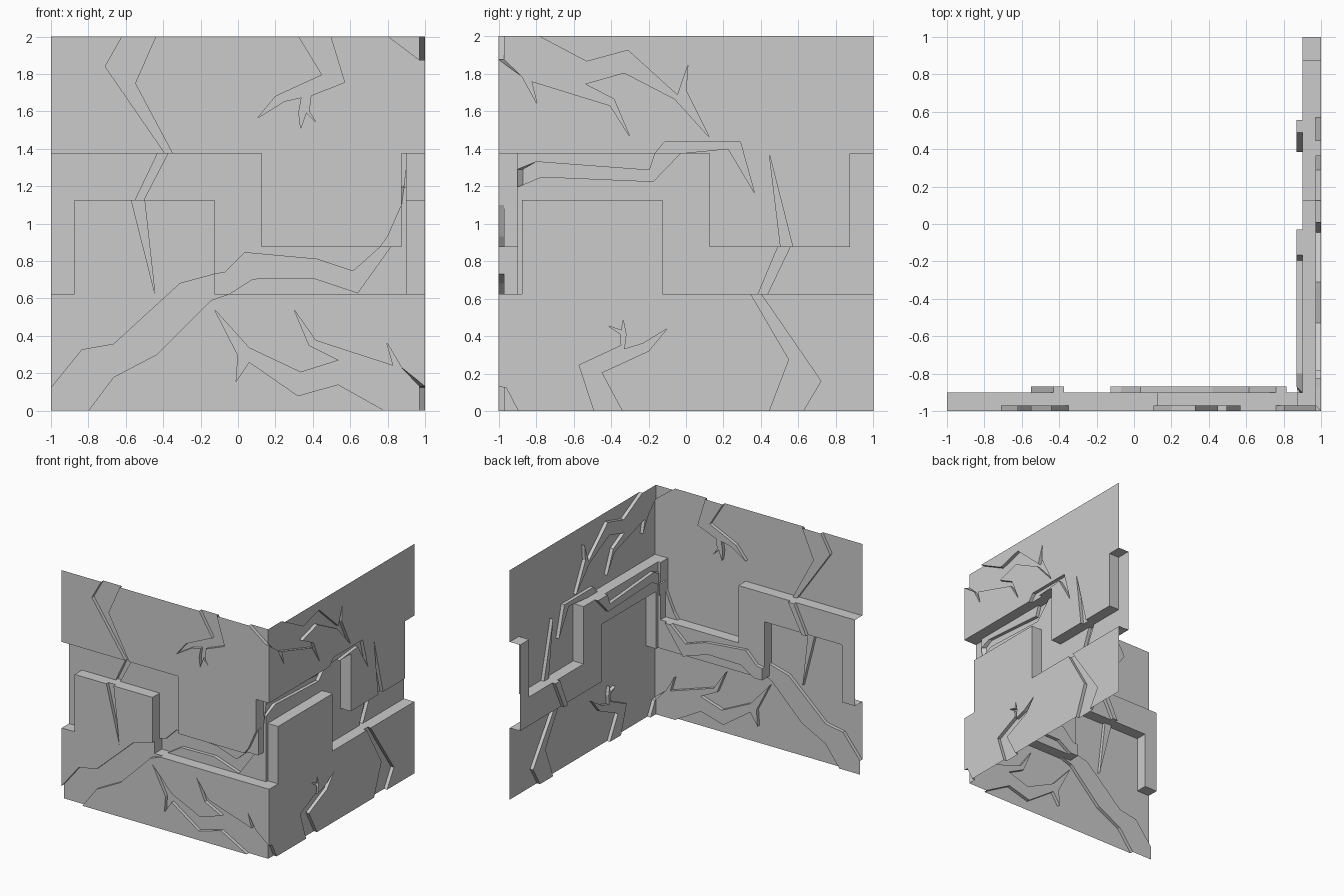
import bpy
import bmesh
from mathutils import Vector
from mathutils.geometry import delaunay_2d_cdt

if "Cube" in bpy.data.objects:
    bpy.data.objects.remove(bpy.data.objects["Cube"], do_unlink=True)

CHANNEL_DEPTH = 0.10
CRACK_DEPTH = 0.03

stone = bpy.data.materials.new("stone_grey")
stone.use_nodes = True
stone_colour = (0.6, 0.6, 0.6, 1)
stone.diffuse_color = stone_colour
stone.node_tree.nodes["Principled BSDF"].inputs["Base Color"].default_value = stone_colour

# Outlines along the wall and up it, in hundredths of a unit
upper_edge = [(-100, 137.5), (12.5, 137.5), (12.5, 87.5),
              (87.5, 87.5), (87.5, 137.5), (100, 137.5)]
lower_edge = [(-100, 62.5), (-87.5, 62.5), (-87.5, 112.5),
              (-12.5, 112.5), (-12.5, 62.5), (100, 62.5)]
upper_panel = upper_edge + [(100, 200), (-100, 200)]
lower_panel = lower_edge + [(100, 0), (-100, 0)]
whole_wall = [(-100, 0), (100, 0), (100, 200), (-100, 200)]

# Cracks of the front wall
front_top_left = [(-62, 200), (-71, 184), (-39, 137.5), (-35, 137.5), (-55, 175), (-44, 200)]
front_channel_link = [(-43, 137.5), (-55, 112.5), (-50.5, 112.5), (-37.5, 137.5)]
front_step_spike = [(-57, 112.5), (-44.5, 63), (-50, 112.5)]
front_long_crack = [
    (-100, 0), (-80, 0), (-66.5, 18), (-43.5, 30), (-14.5, 59), (-4.5, 62.5),
    (8, 70.5), (40, 71), (64, 63), (81.5, 87.5), (87.5, 87.5), (87.5, 119.5),
    (100, 119.5), (100, 129), (90, 129), (87.5, 110), (80, 93), (76, 87.5),
    (61.5, 74.5), (42, 81), (3.5, 84.5), (-7, 74), (-12.5, 73), (-31, 68),
    (-66.5, 35.5), (-83.5, 32.5), (-100, 12)]
front_top_corner = [(80.5, 200), (97, 187.5), (100, 187.5), (100, 200)]
front_top_branch = [
    (32.5, 200), (45, 179.5), (20, 168), (10.5, 156.5), (25, 165.5), (34, 167.5),
    (32.5, 159.5), (33.5, 151), (36.5, 159.5), (41.5, 154.5), (38, 160),
    (39, 168.5), (57, 175.5), (49.5, 200)]
front_low_branch = [
    (78.5, 0), (53.5, 14), (32, 8), (6, 26), (-1, 15.5), (0, 29.5), (-12.5, 54),
    (6, 33.5), (33.5, 20.5), (54, 27), (38, 35), (30, 54), (41.5, 37.5),
    (83, 24), (79.5, 36.5), (87.5, 23), (100, 13), (100, 0)]

# Cracks of the right wall
right_long_crack = [
    (-100, 119.5), (-90, 119.5), (-77, 125), (-17.5, 122.5), (-3, 137.5),
    (22.5, 140), (36.5, 116.5), (29, 143.5), (-11.5, 143.5), (-16.5, 137.5),
    (-19.5, 128.5), (-80, 133), (-90, 129), (-100, 129)]
right_top_branch = [
    (-100, 200), (-78.5, 200), (-53, 186.5), (-31, 192.5), (-4.5, 168.5),
    (1, 184.5), (0, 171), (12.5, 146), (-6, 166.5), (-33, 180.5), (-54, 174.5),
    (-38.5, 166.5), (-30, 146.5), (-40.5, 163), (-82.5, 176), (-79.5, 164),
    (-87.5, 178.5), (-100, 187.5)]
right_low_corner = [(-100, 0), (-89.5, 0), (-96, 12.5), (-100, 13)]
right_low_branch = [
    (-49, 0), (-57, 24.5), (-34.5, 35), (-35, 41), (-41.5, 45.5), (-34.5, 43),
    (-33.5, 48.5), (-32, 41), (-33, 33), (-23, 36), (-10, 44), (-20, 32),
    (-45, 20.5), (-34, 0)]
right_low_crack = [(44.5, 0), (55, 27.5), (34.5, 62.5), (40, 62.5), (72, 16), (62.5, 0)]
right_channel_link = [(38.5, 62.5), (49, 87.5), (55.5, 87.5), (43.5, 62.5)]
right_tab_spike = [(44.5, 137), (50.5, 87.5), (57, 87.5)]


def inside(point, outline):
    """Even-odd test of a point against an outline."""
    hit = False
    for (ax, ay), (bx, by) in zip(outline, outline[1:] + outline[:1]):
        if (ay > point.y) != (by > point.y):
            if point.x < ax + (point.y - ay) * (bx - ax) / (by - ay):
                hit = not hit
    return hit


def place_front(u, z, depth):
    return Vector((min(u, 1 - depth), depth - 1, z))


def place_right(u, z, depth):
    return Vector((1 - depth, max(u, depth - 1), z))


def build_wall(side, place, cracks):
    """Fold one sheet into panels, a sunken channel and sunken cracks."""
    points, edges = [], []
    for outline in [whole_wall, upper_panel, lower_panel] + cracks:
        first, count = len(points), len(outline)
        points += [Vector(p) / 100 for p in outline]
        edges += [(first + i, first + (i + 1) % count) for i in range(count)]
    flat, _, tiles, *_ = delaunay_2d_cdt(points, edges, [], 0, 1e-5)

    parts = {name: bmesh.new() for name in ("upper_panel", "channel", "lower_panel")}

    def add_face(part, corners):
        bm = parts[part]
        bm.faces.new([bm.verts.new(place(*flat[i], depth)) for i, depth in corners])

    # Sort every tile into a part and give it a depth
    info, owner = [], {}
    for index, tile in enumerate(tiles):
        centre = sum((flat[i] for i in tile), Vector((0, 0))) / len(tile) * 100
        part, depth = "channel", CHANNEL_DEPTH
        if inside(centre, upper_panel):
            part, depth = "upper_panel", 0
        elif inside(centre, lower_panel):
            part, depth = "lower_panel", 0
        if any(inside(centre, crack) for crack in cracks):
            depth += CRACK_DEPTH
        info.append((part, depth))
        add_face(part, [(i, depth) for i in tile])
        for a, b in zip(tile, tile[1:] + tile[:1]):
            owner[a, b] = index

    # Close the steps between tiles of different depth
    for (a, b), index in owner.items():
        if (b, a) not in owner:
            continue
        (part, near), (other, far) = info[index], info[owner[b, a]]
        if near < far:
            target = part if part == other else "channel"
            add_face(target, [(b, near), (a, near), (a, far), (b, far)])

    for name, bm in parts.items():
        bmesh.ops.remove_doubles(bm, verts=bm.verts, dist=1e-4)
        bmesh.ops.dissolve_degenerate(bm, edges=bm.edges, dist=1e-4)
        bmesh.ops.dissolve_limit(bm, angle_limit=0.01, verts=bm.verts, edges=bm.edges)
        mesh = bpy.data.meshes.new(f"{side}_{name}")
        bm.to_mesh(mesh)
        bm.free()
        mesh.materials.append(stone)
        bpy.context.collection.objects.link(bpy.data.objects.new(mesh.name, mesh))


build_wall("front", place_front, [
    front_top_left, front_channel_link, front_step_spike, front_long_crack,
    front_top_corner, front_top_branch, front_low_branch])
build_wall("right", place_right, [
    right_long_crack, right_top_branch, right_low_corner, right_low_branch,
    right_low_crack, right_channel_link, right_tab_spike])
